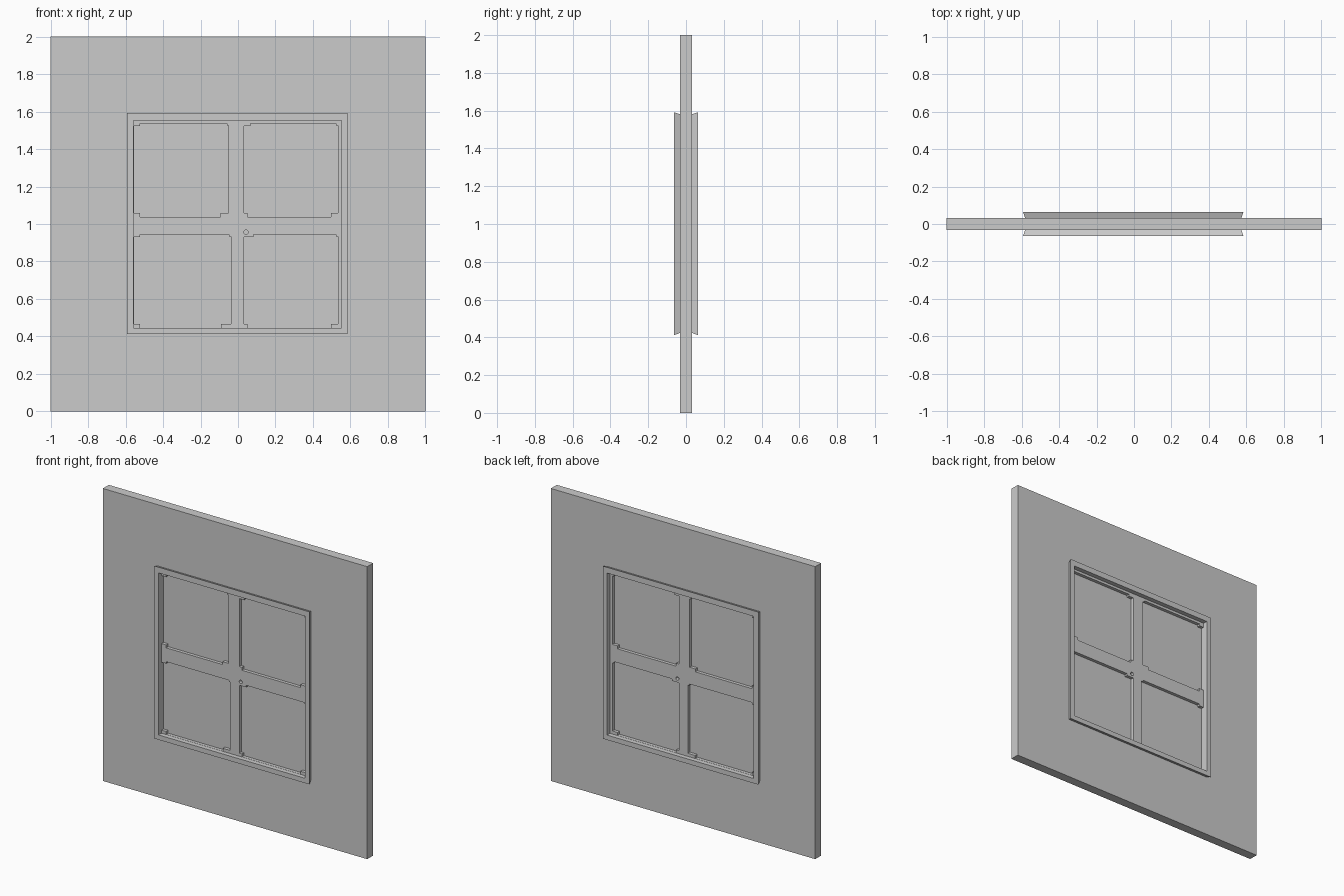
import bpy, bmesh, math

if "Cube" in bpy.data.objects:
    bpy.data.objects.remove(bpy.data.objects["Cube"])

T = 0.032        # half thickness of wall
GLASS = 0.01     # half thickness of the thin pane left in each recess
TRIM = 0.0635    # outer face of the window trim


def finish(bm, name):
    bmesh.ops.recalc_face_normals(bm, faces=bm.faces)
    me = bpy.data.meshes.new(name)
    bm.to_mesh(me)
    bm.free()
    ob = bpy.data.objects.new(name, me)
    bpy.context.collection.objects.link(ob)
    return ob


def add_prism(bm, pts, y0, y1):
    """Extrude an (x, z) outline from y0 to y1."""
    a = [bm.verts.new((x, y0, z)) for x, z in pts]
    b = [bm.verts.new((x, y1, z)) for x, z in pts]
    bm.faces.new(a)
    bm.faces.new(b[::-1])
    n = len(pts)
    for i in range(n):
        j = (i + 1) % n
        bm.faces.new((a[i], a[j], b[j], b[i]))


def rect(x0, x1, z0, z1):
    return [(x0, z0), (x1, z0), (x1, z1), (x0, z1)]


def notched(x0, x1, z0, z1, bl, br, tr, tl):
    """Rectangle with a small square step (w, h) at each corner."""
    return [(x0, z0 + bl[1]), (x0 + bl[0], z0 + bl[1]), (x0 + bl[0], z0),
            (x1 - br[0], z0), (x1 - br[0], z0 + br[1]), (x1, z0 + br[1]),
            (x1, z1 - tr[1]), (x1 - tr[0], z1 - tr[1]), (x1 - tr[0], z1),
            (x0 + tl[0], z1), (x0 + tl[0], z1 - tl[1]), (x0, z1 - tl[1])]


# wall slab
bm = bmesh.new()
add_prism(bm, rect(-1, 1, 0, 2), -T, T)
wall = finish(bm, "wall")

# pane recesses and the small peg hole, cut into both sides
S = (0.01, 0.01)
panes = [
    notched(-0.556, -0.05, 1.038, 1.536, (0.034, 0.02), (0.043, 0.02), S, (0.034, 0.013)),
    notched(0.032, 0.534, 1.038, 1.536, (0.02, 0.02), (0.038, 0.02), S, (0.036, 0.013)),
    notched(-0.556, -0.037, 0.446, 0.943, (0.034, 0.02), (0.055, 0.02), S, (0.034, 0.013)),
    notched(0.032, 0.534, 0.446, 0.943, (0.02, 0.02), (0.038, 0.02), S, (0.052, 0.013)),
]
hole = [(0.043 + 0.012 * math.cos(i * math.pi / 6), 0.956 + 0.012 * math.sin(i * math.pi / 6))
        for i in range(12)]
bm = bmesh.new()
for side in (-1, 1):
    for outline in panes + [hole]:
        add_prism(bm, outline, side * GLASS, side * (T + 0.02))
cutter = finish(bm, "recess_cutter")
cutter.hide_render = True

mod = wall.modifiers.new("recesses", 'BOOLEAN')
mod.operation = 'DIFFERENCE'
mod.solver = 'EXACT'
mod.object = cutter
bpy.context.view_layer.objects.active = wall
wall.select_set(True)
bpy.ops.object.modifier_apply(modifier=mod.name)
bpy.data.objects.remove(cutter)

# window trim: square ring on each side, flaring outward away from the wall
for name, side in (("front_trim", -1), ("back_trim", 1)):
    bm = bmesh.new()
    f = 0.011
    loops = [
        (rect(-0.592 + f, 0.584 - f, 0.412 + f, 1.592 - f), T),
        (rect(-0.592, 0.584, 0.412, 1.592), TRIM),
        (rect(-0.557, 0.553, 0.445, 1.553), TRIM),
        (rect(-0.557, 0.553, 0.445, 1.553), T),
    ]
    rings = [[bm.verts.new((x, side * y, z)) for x, z in pts] for pts, y in loops]
    for k in range(4):
        a, b = rings[k], rings[(k + 1) % 4]
        for i in range(4):
            j = (i + 1) % 4
            bm.faces.new((a[i], a[j], b[j], b[i]))
    finish(bm, name)
